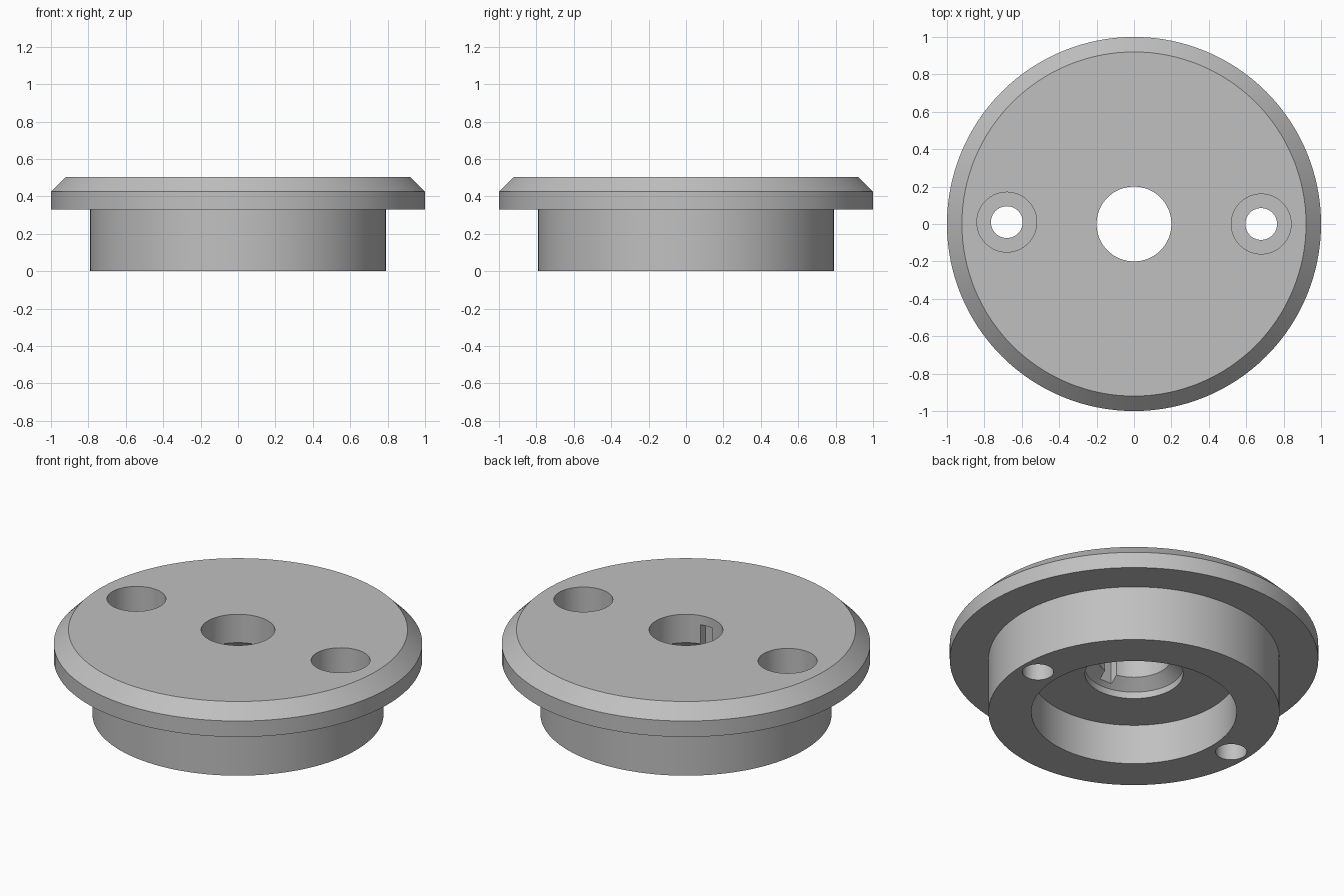
import bpy
import bmesh
import math
from mathutils import Matrix

if "Cube" in bpy.data.objects:
    bpy.data.objects.remove(bpy.data.objects["Cube"])

SEGMENTS = 128

# Single plain grey material
grey = bpy.data.materials.new("plain grey")
grey.use_nodes = True
colour = (0.53, 0.53, 0.53, 1)
grey.diffuse_color = colour
grey.node_tree.nodes["Principled BSDF"].inputs["Base Color"].default_value = colour


def add_object(name, bm):
    bmesh.ops.recalc_face_normals(bm, faces=bm.faces)
    mesh = bpy.data.meshes.new(name)
    bm.to_mesh(mesh)
    bm.free()
    mesh.materials.append(grey)
    obj = bpy.data.objects.new(name, mesh)
    bpy.context.collection.objects.link(obj)
    return obj


def lathe(name, profile):
    """Revolve a closed (radius, z) outline around the z axis."""
    bm = bmesh.new()
    verts = [bm.verts.new((r, 0, z)) for r, z in profile]
    edges = [bm.edges.new((verts[i - 1], verts[i])) for i in range(len(verts))]
    bmesh.ops.spin(bm, geom=verts + edges, cent=(0, 0, 0), axis=(0, 0, 1),
                   angle=math.tau, steps=SEGMENTS, use_merge=True)
    bmesh.ops.remove_doubles(bm, verts=bm.verts, dist=1e-5)
    return add_object(name, bm)


def cylinder_cutter(name, x, y, radius, bottom, top):
    bm = bmesh.new()
    place = Matrix.Translation((x, y, (bottom + top) / 2))
    bmesh.ops.create_cone(bm, cap_ends=True, segments=64, radius1=radius,
                          radius2=radius, depth=top - bottom, matrix=place)
    return add_object(name, bm)


def cut(target, cutter):
    mod = target.modifiers.new(cutter.name, "BOOLEAN")
    mod.operation = "DIFFERENCE"
    mod.solver = "EXACT"
    mod.object = cutter
    bpy.context.view_layer.objects.active = target
    bpy.ops.object.modifier_apply(modifier=mod.name)
    bpy.data.objects.remove(cutter)


# Chamfered flange, neck, underside recess and countersunk centre bore
flange = lathe("flanged_hub", [
    (0.20, 0.505), (0.92, 0.505), (1.0, 0.425), (1.0, 0.33),
    (0.79, 0.33), (0.79, 0), (0.557, 0), (0.557, 0.24),
    (0.266, 0.24), (0.266, 0.28), (0.20, 0.335),
])

# Counterbored screw holes on both sides
for side, x, y in (("left", 0.68, 0.0), ("right", -0.68, 0.01)):
    cut(flange, cylinder_cutter(side + "_screw_hole", x, y, 0.085, -0.1, 0.6))
    cut(flange, cylinder_cutter(side + "_counterbore", x, y, 0.16, 0.345, 0.6))

# Blind keyway in the front wall of the bore
bm = bmesh.new()
bmesh.ops.create_cube(bm, size=1, matrix=Matrix.Translation((0, -0.18, 0.375))
                      @ Matrix.Diagonal((0.08, 0.12, 0.15, 1)))
cut(flange, add_object("keyway", bm))

# Smooth round walls with crisp edges
bpy.ops.object.select_all(action="DESELECT")
flange.select_set(True)
bpy.context.view_layer.objects.active = flange
bpy.ops.object.shade_smooth_by_angle(angle=math.radians(30))
